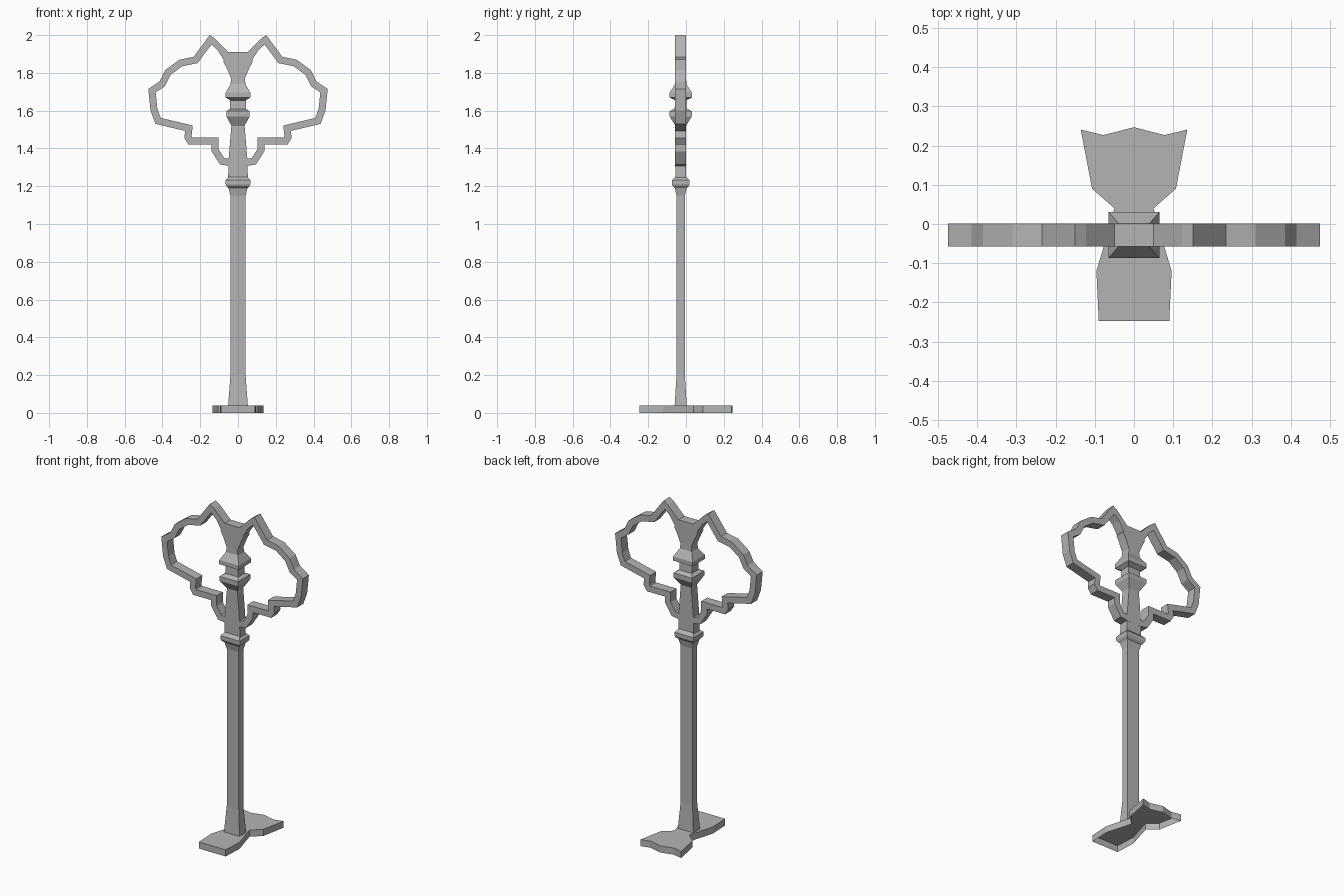
import bpy
from mathutils import Vector

if "Cube" in bpy.data.objects:
    bpy.data.objects.remove(bpy.data.objects["Cube"])

YC = -0.028   # depth centre of post and frame
HD = 0.029    # half depth of the frame

# Dark grey metal
metal = bpy.data.materials.new("dark_metal")
metal.diffuse_color = (0.455, 0.455, 0.455, 1)
metal.use_nodes = True
metal.node_tree.nodes["Principled BSDF"].inputs["Base Color"].default_value = metal.diffuse_color


def make(name, verts, faces):
    me = bpy.data.meshes.new(name)
    me.from_pydata(verts, [], faces)
    me.update()
    me.materials.append(metal)
    ob = bpy.data.objects.new(name, me)
    bpy.context.collection.objects.link(ob)
    return ob


def stack(name, rings):
    """Rectangular sections (half x, half y, z) joined from bottom to top."""
    verts, faces = [], []
    for hx, hy, z in rings:
        verts += [(sx * hx, YC + sy * hy, z)
                  for sx, sy in ((-1, -1), (1, -1), (1, 1), (-1, 1))]
    for i in range(len(rings) - 1):
        for j in range(4):
            k = (j + 1) % 4
            faces.append((4 * i + j, 4 * i + k, 4 * i + 4 + k, 4 * i + 4 + j))
    n = len(verts)
    faces.append((n - 4, n - 3, n - 2, n - 1))
    return make(name, verts, faces)


def inset(path, w):
    """Mitred offset of an open path to its right-hand side."""
    pts = [Vector(p) for p in path]
    nor = []
    for a, b in zip(pts, pts[1:]):
        d = (b - a).normalized()
        nor.append(Vector((d.y, -d.x)))
    out = []
    for i, p in enumerate(pts):
        n1, n2 = nor[max(i - 1, 0)], nor[min(i, len(nor) - 1)]
        out.append(p + (n1 + n2) * (w / (1 + n1.dot(n2))))
    return out


# Square post, from base to the flared top
stack("post", [
    (0.052, 0.032, 0.04), (0.04, 0.022, 0.20), (0.04, 0.022, 1.15),
    (0.05, 0.031, 1.19), (0.06, 0.042, 1.20), (0.065, 0.047, 1.21),
    (0.065, 0.047, 1.232), (0.052, 0.034, 1.245), (0.052, 0.028, 1.25),
    (0.05, 0.028, 1.34), (0.035, 0.028, 1.52), (0.062, 0.059, 1.57),
    (0.062, 0.059, 1.597), (0.042, 0.032, 1.61), (0.042, 0.03, 1.655),
    (0.065, 0.059, 1.67), (0.065, 0.059, 1.695), (0.04, 0.03, 1.74),
    (0.036, HD, 1.77), (0.062, HD, 1.83), (0.078, HD, 1.86),
    (0.05, HD, 1.91)])

# Open wing frame: outer outline of the right half, mirrored to the left
outer = [(0.05, 1.91), (0.122, 1.982), (0.15, 2.0), (0.235, 1.885),
         (0.31, 1.87), (0.385, 1.815), (0.415, 1.755), (0.475, 1.715),
         (0.463, 1.60), (0.437, 1.53), (0.28, 1.493), (0.284, 1.455),
         (0.262, 1.42), (0.14, 1.42), (0.14, 1.385), (0.095, 1.315),
         (0.03, 1.305)]
inner = inset(outer, 0.037)
inner[0] = Vector((0.06, 1.845))   # blends into the flared post top
inner[1] = Vector((0.108, 1.92))
verts, faces = [], []
for o, i in zip(outer, inner):
    for p, y in ((o, YC - HD), (i, YC - HD), (i, YC + HD), (o, YC + HD)):
        verts.append((p[0], y, p[1]))
for s in range(len(outer) - 1):
    for j in range(4):
        k = (j + 1) % 4
        faces.append((4 * s + j, 4 * s + 4 + j, 4 * s + 4 + k, 4 * s + k))
frame = make("wing_frame", verts, faces)
frame.modifiers.new("mirror", "MIRROR").use_axis[0] = True

# Foot plate: waisted outline, hollow underneath
half = [(0.09, -0.247), (0.096, -0.12), (0.075, -0.05), (0.05, 0.04),
        (0.107, 0.09), (0.136, 0.241), (0.078, 0.227)]
outline = half + [(0, 0.247)] + [(-x, y) for x, y in reversed(half)]
n = len(outline)
verts = [(x, y, z) for z in (0, 0.04) for x, y in outline]
faces = [(i, (i + 1) % n, n + (i + 1) % n, n + i) for i in range(n)]
faces.append(tuple(range(n, 2 * n)))
make("foot_plate", verts, faces)
